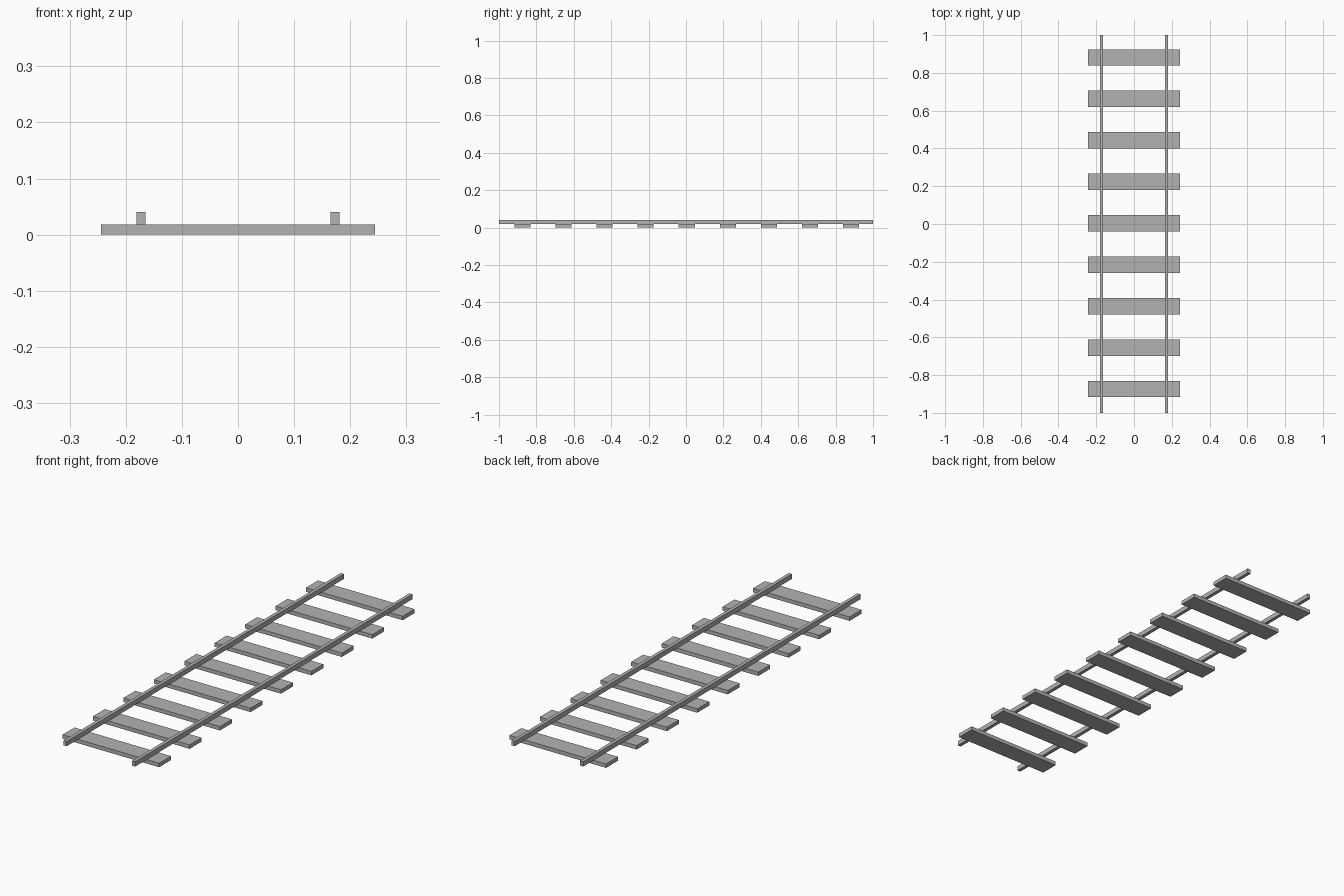
import bpy

cube = bpy.data.objects.get("Cube")
if cube:
    bpy.data.objects.remove(cube, do_unlink=True)

# One flat grey for the whole track
GREY = (0.45, 0.45, 0.45, 1.0)
grey = bpy.data.materials.new("plain grey")
grey.use_nodes = True
grey.diffuse_color = GREY
grey.node_tree.nodes["Principled BSDF"].inputs["Base Color"].default_value = GREY

SLEEPER_TOP = 0.018
RAIL_TOP = 0.04


def box(name, centre, size):
    """Flat-faced box with its size baked into the mesh."""
    bpy.ops.mesh.primitive_cube_add(size=1, location=centre)
    obj = bpy.context.object
    obj.name = name
    obj.scale = size
    bpy.ops.object.transform_apply(location=False, rotation=False, scale=True)
    obj.data.materials.append(grey)
    return obj


# Nine evenly spaced sleepers resting on the ground
COUNT, SPACING = 9, 0.2195
for i in range(COUNT):
    y = (i - (COUNT - 1) / 2) * SPACING + 0.004
    box(f"sleeper_{i + 1}", (0, y, SLEEPER_TOP / 2), (0.488, 0.086, SLEEPER_TOP))

# Two rails lying on the sleepers
for side, name in ((1, "left_rail"), (-1, "right_rail")):
    box(name, (side * 0.173, 0, (SLEEPER_TOP + RAIL_TOP) / 2),
        (0.016, 2, RAIL_TOP - SLEEPER_TOP))
